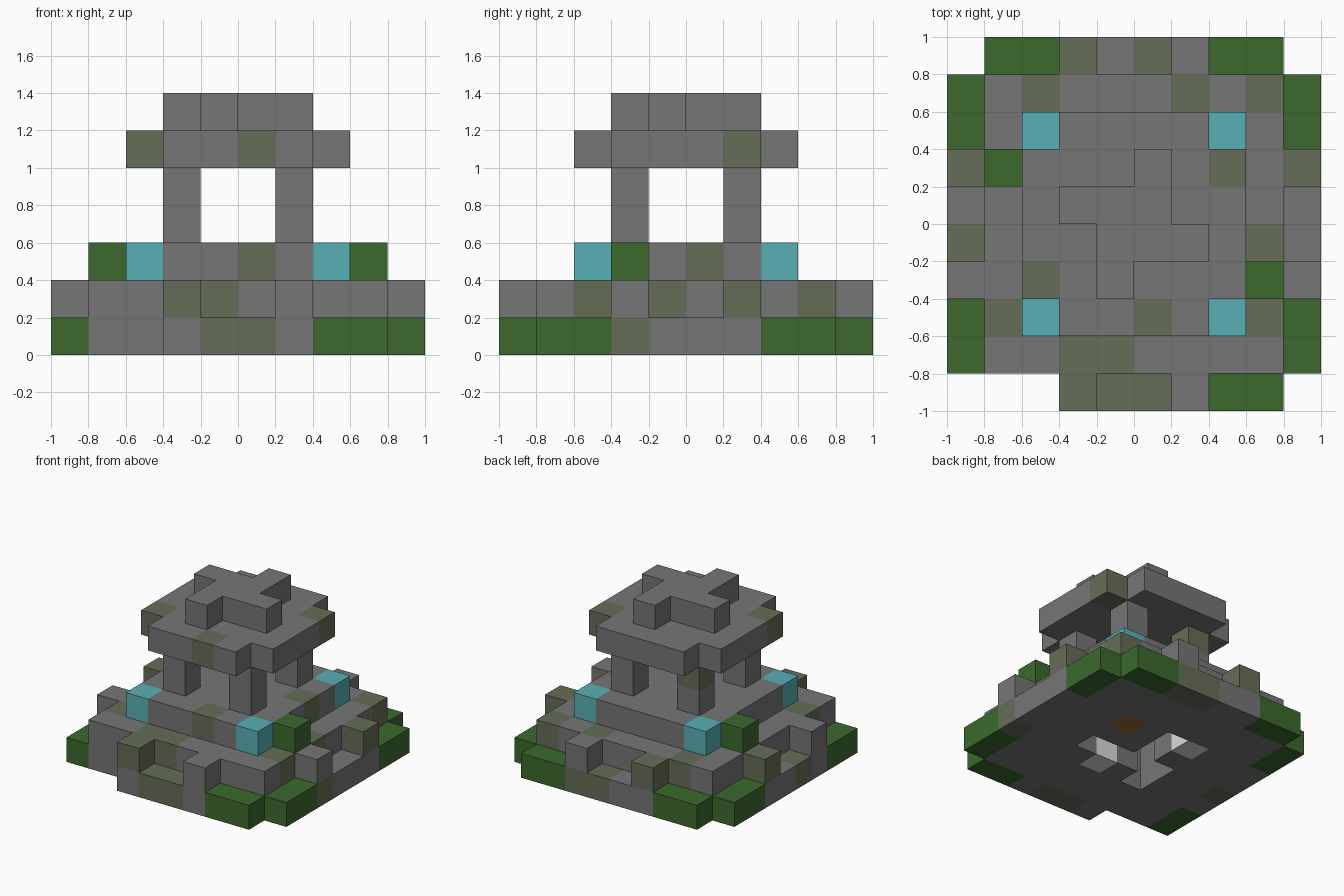
import bpy
import bmesh
from mathutils import Vector

cube = bpy.data.objects.get("Cube")
if cube:
    bpy.data.objects.remove(cube, do_unlink=True)

UNIT = 0.2  # edge of one block


def make_material(name, color):
    mat = bpy.data.materials.new(name)
    mat.use_nodes = True
    mat.diffuse_color = (*color, 1)
    mat.node_tree.nodes["Principled BSDF"].inputs["Base Color"].default_value = (*color, 1)
    return mat


# Letters used in the floor plans
PALETTE = {
    "s": make_material("grey stone", (0.18, 0.18, 0.18)),
    "m": make_material("mossy stone", (0.133, 0.153, 0.095)),
    "g": make_material("green leaves", (0.045, 0.141, 0.027)),
    "c": make_material("cyan crystal", (0.098, 0.434, 0.468)),
    "w": make_material("white metal", (0.7, 0.7, 0.7)),
    "b": make_material("brown wood", (0.32, 0.14, 0.04)),
}
SLOTS = list(PALETTE)

# Floor plans, rows run from back to front, dots are empty
BASE = """
.ggssmmgg.
gssssssssg
gssssssssg
sssw.sbsss
ssss.sssss
mss....sss
sss.swsssm
gssssssssg
gssssssssg
...smmsgg.
"""
TERRACE = """
...m..s...
.smsssmsm.
.ssssssss.
msss.ssssm
.sss.ssss.
.ss....sm.
sss.ssssss
.mssssssm.
.ssmmssss.
...m..s...
"""
PLATFORM = """
..cssssc..
.gssssss..
..sssssm..
..ssssss..
..ssssssg.
..cssmsc..
"""
ROOF = """
.ssss.
sssssm
ssssss
ssssss
msssss
.ssms.
"""
FINIAL = """
..s.
sss.
.sss
.s..
"""


def plan_cells(plan, level):
    """Turn a plan centred on the origin into {block corner: letter}."""
    rows = plan.split()
    left, back = -len(rows[0]) // 2, len(rows) // 2 - 1
    return {(left + i, back - j, level): letter
            for j, row in enumerate(rows)
            for i, letter in enumerate(row) if letter != "."}


parts = {
    "base_course": plan_cells(BASE, 0),
    "middle_terrace": plan_cells(TERRACE, 1),
    "upper_platform": plan_cells(PLATFORM, 2),
    "roof_slab": plan_cells(ROOF, 5),
    "roof_finial": plan_cells(FINIAL, 6),
}

# Four pillars, the back right one with a mossy head
for side, x in (("right", -2), ("left", 1)):
    for end, y in (("front", -2), ("back", 1)):
        head = "m" if (side, end) == ("right", "back") else "s"
        parts[f"{end}_{side}_pillar"] = {(x, y, 3): "s", (x, y, 4): head}

solid = set().union(*parts.values())


def build_blocks(name, cells):
    """Make one mesh from blocks, leaving out faces between neighbours."""
    bm = bmesh.new()
    for cell, letter in cells.items():
        for axis in range(3):
            for sign in (-1, 1):
                normal = Vector((0, 0, 0))
                normal[axis] = sign
                if tuple(int(c + n) for c, n in zip(cell, normal)) in solid:
                    continue
                u = Vector((0, 0, 0))
                u[(axis + 1) % 3] = 1
                v = normal.cross(u)
                mid = Vector(cell) + Vector((0.5, 0.5, 0.5)) + normal / 2
                ring = [mid + (a * u + b * v) / 2
                        for a, b in ((-1, -1), (1, -1), (1, 1), (-1, 1))]
                face = bm.faces.new([bm.verts.new(p * UNIT) for p in ring])
                face.material_index = SLOTS.index(letter)
    bmesh.ops.remove_doubles(bm, verts=bm.verts, dist=0.001)
    mesh = bpy.data.meshes.new(name)
    for mat in PALETTE.values():
        mesh.materials.append(mat)
    bm.to_mesh(mesh)
    bm.free()
    bpy.context.collection.objects.link(bpy.data.objects.new(name, mesh))


for part_name, part_cells in parts.items():
    build_blocks(part_name, part_cells)
